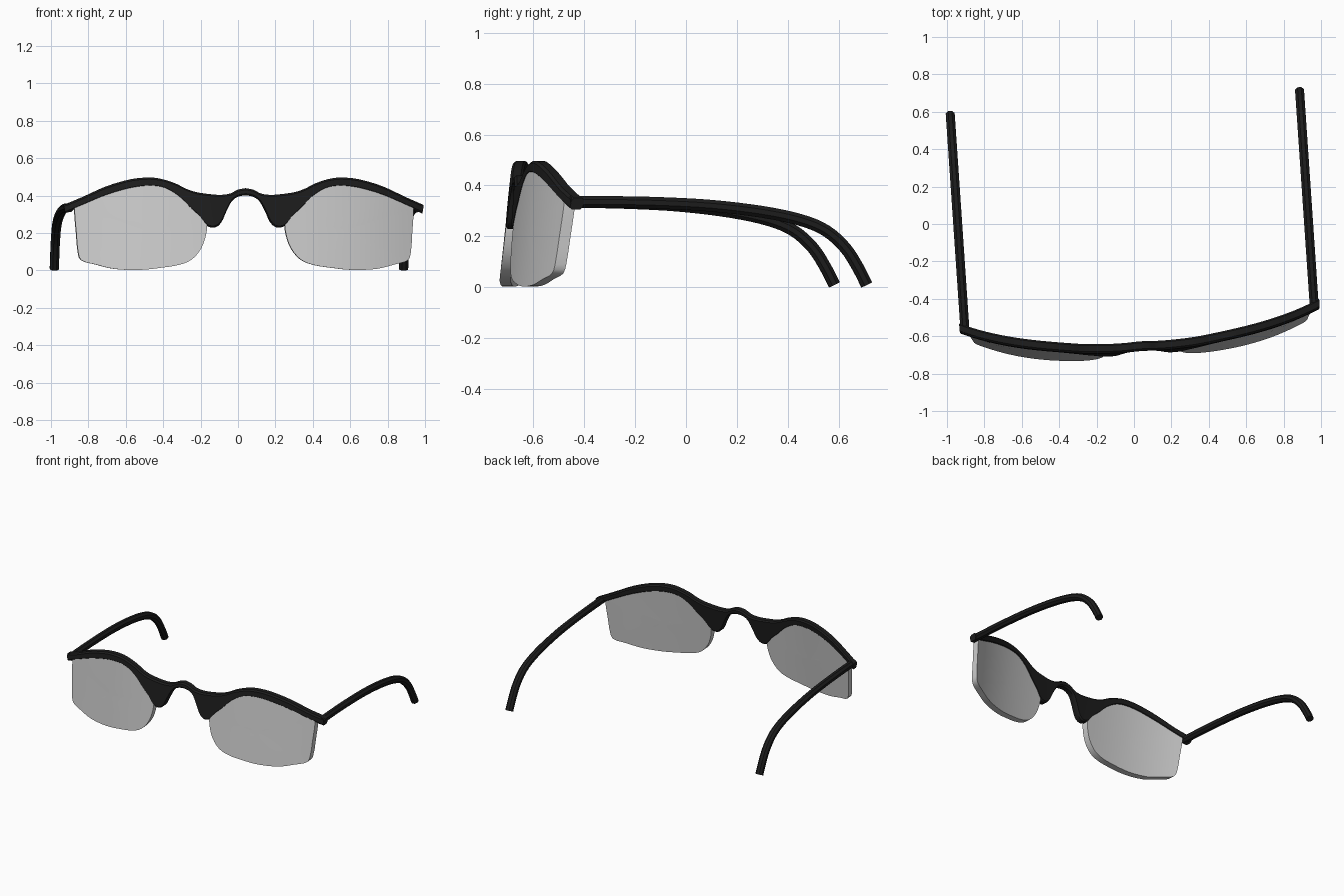
import bpy, bmesh, math
from mathutils import Vector

if "Cube" in bpy.data.objects:
    bpy.data.objects.remove(bpy.data.objects["Cube"])

ORIGIN = (0.04, -0.65, 0.0)
YAW = math.radians(3.9)      # the glasses sit slightly turned
LEAN = 0.11                  # the front tilts forward towards the bottom


def wrap(u, z, off=0.0):
    """Point on the curved, leaning front of the glasses."""
    return Vector((u, 0.16 * (abs(u) / 0.94) ** 2.8 + LEAN * (z - 0.45) + off, z))


def smooth_path(pts, n=3, closed=False):
    """Catmull-Rom resampling of tuples of any length."""
    out, m = [], len(pts)
    for i in range(m if closed else m - 1):
        if closed:
            p = [pts[(i + k) % m] for k in (-1, 0, 1, 2)]
        else:
            p = [pts[min(max(i + k, 0), m - 1)] for k in (-1, 0, 1, 2)]
        for s in range(n):
            t = s / n
            out.append(tuple(
                0.5 * (2 * b + (c - a) * t + (2 * a - 5 * b + 4 * c - d) * t * t
                       + (3 * b - a - 3 * c + d) * t ** 3)
                for a, b, c, d in zip(*p)))
    if not closed:
        out.append(pts[-1])
    return out


def bridge(bm, r0, r1):
    n = len(r0)
    for i in range(n):
        bm.faces.new((r0[i], r0[(i + 1) % n], r1[(i + 1) % n], r1[i]))


def finish(name, bm, mat=None, angle=35):
    """Make the object, mirror it and shade it."""
    bmesh.ops.recalc_face_normals(bm, faces=bm.faces[:])
    me = bpy.data.meshes.new(name)
    bm.to_mesh(me)
    bm.free()
    ob = bpy.data.objects.new(name, me)
    bpy.context.collection.objects.link(ob)
    ob.location = ORIGIN
    ob.rotation_euler.z = YAW
    if mat:
        me.materials.append(mat)
    mod = ob.modifiers.new("mirror", 'MIRROR')
    mod.merge_threshold = 0.0005
    bpy.ops.object.select_all(action='DESELECT')
    bpy.context.view_layer.objects.active = ob
    ob.select_set(True)
    bpy.ops.object.shade_smooth_by_angle(angle=math.radians(angle))
    return ob


black = bpy.data.materials.new("black_plastic")
black.diffuse_color = (0.012, 0.012, 0.012, 1)
black.use_nodes = True
black.node_tree.nodes["Principled BSDF"].inputs["Base Color"].default_value = black.diffuse_color

# Brow bar with bridge and nose pads: (top u, top z, bottom u, bottom z)
stations = [
    (0, .44, 0, .402), (.04, .432, .04, .395), (.08, .412, .075, .37),
    (.12, .405, .105, .315), (.16, .405, .13, .26), (.19, .408, .16, .232),
    (.215, .411, .195, .232), (.25, .416, .22, .25), (.29, .426, .25, .29),
    (.33, .442, .30, .335), (.37, .463, .355, .39), (.44, .487, .43, .435),
    (.51, .497, .51, .447), (.61, .488, .61, .436), (.74, .45, .735, .40),
    (.86, .395, .855, .35), (.965, .35, .957, .305)]
bm = bmesh.new()
rings = []
for ut, zt, ub, zb in smooth_path(stations):
    c = 0.009 / math.hypot(ut - ub, zt - zb)
    h, k = 0.025, 0.016
    section = [(0, -k), (c, -h), (1 - c, -h), (1, -k), (1, k), (1 - c, h), (c, h), (0, k)]
    rings.append([bm.verts.new(wrap(ub + (ut - ub) * a, zb + (zt - zb) * a, b))
                  for a, b in section])
for r0, r1 in zip(rings, rings[1:]):
    bridge(bm, r0, r1)
bm.faces.new(rings[-1])
finish("brow_frame", bm, black)

# Lenses: curved slabs made of concentric rings
outline = [
    (.21, .25), (.215, .19), (.24, .12), (.29, .06), (.36, .03), (.46, .014),
    (.57, .003), (.70, .008), (.80, .032), (.875, .055), (.893, .11), (.90, .20),
    (.908, .31), (.90, .345), (.84, .368), (.74, .41), (.61, .447), (.51, .457),
    (.43, .445), (.36, .40), (.29, .33), (.24, .285)]
edge = smooth_path(outline, 3, closed=True)
cu, cz = 0.55, 0.22
bm = bmesh.new()
outer = []
for off in (-0.023, 0.021):
    prev = None
    for s in (1, .85, .68, .5, .32, .15):
        ring = [bm.verts.new(wrap(cu + (u - cu) * s, cz + (z - cz) * s, off))
                for u, z in edge]
        if prev:
            bridge(bm, prev, ring)
        else:
            outer.append(ring)
        prev = ring
    mid = bm.verts.new(wrap(cu, cz, off))
    for i in range(len(prev)):
        bm.faces.new((prev[i], prev[(i + 1) % len(prev)], mid))
bridge(bm, *outer)
finish("lens", bm)

# Temples: tube swept along a path that hooks down behind the ear (v, z)
path = smooth_path([
    (.13, .335), (.30, .335), (.49, .331), (.69, .32), (.89, .296), (1.04, .264),
    (1.14, .222), (1.215, .155), (1.265, .078), (1.300, .009)], 4)
bm = bmesh.new()
rings = []
for i, (v, z) in enumerate(path):
    a, b = path[max(i - 1, 0)], path[min(i + 1, len(path) - 1)]
    t = Vector((0, b[0] - a[0], b[1] - a[1])).normalized()
    n = Vector((0, -t.z, t.y))
    ring = []
    for k in range(8):
        ang = math.tau * (k + 0.5) / 8
        ring.append(bm.verts.new(Vector((0.936 + 0.026 * math.cos(ang), v, z))
                                 + n * 0.025 * math.sin(ang)))
    rings.append(ring)
for r0, r1 in zip(rings, rings[1:]):
    bridge(bm, r0, r1)
bm.faces.new(rings[0])
bm.faces.new(rings[-1])
finish("temple_arm", bm, black)
